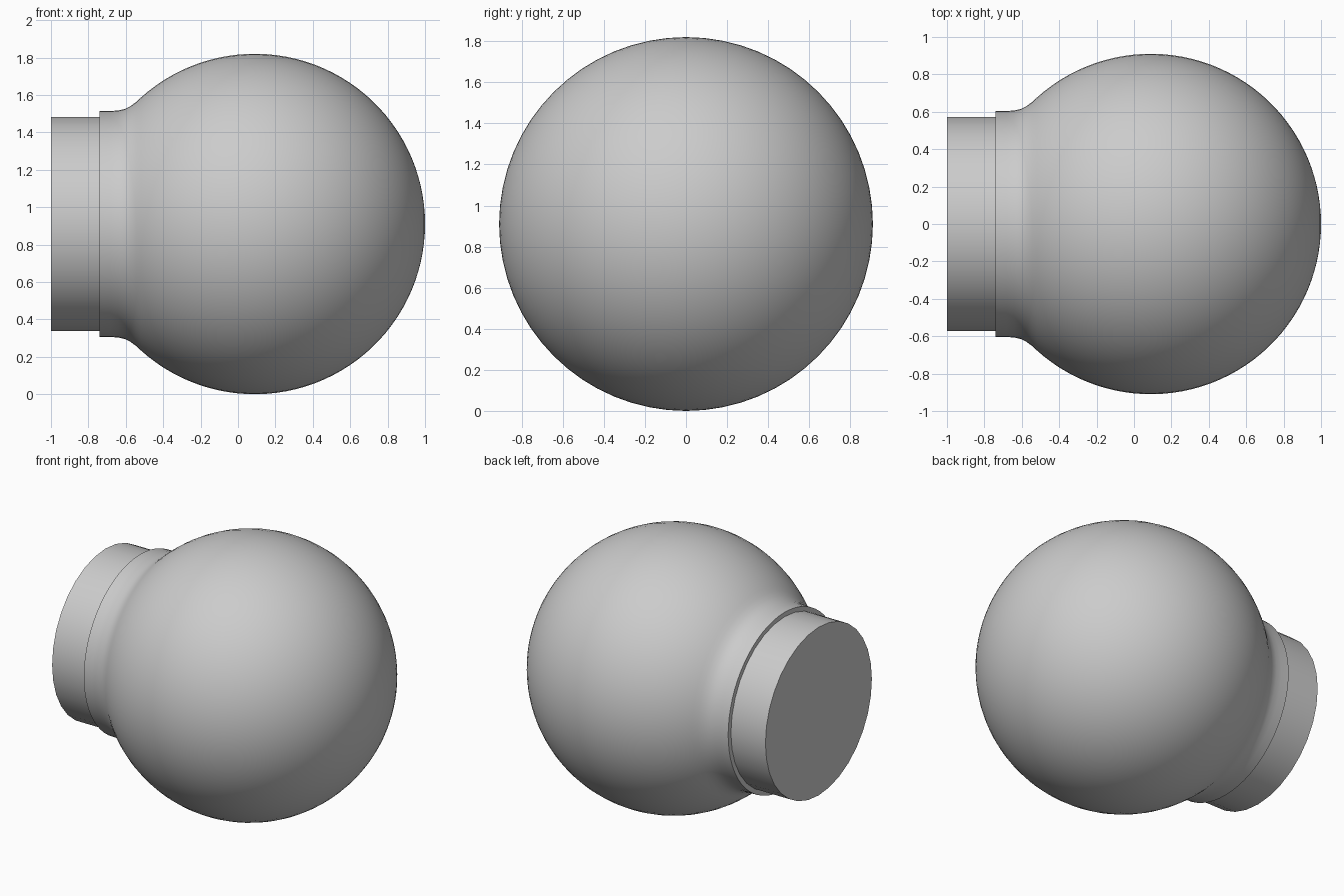
import bpy, bmesh
from math import pi, radians, sin, cos
from mathutils import Vector

cube = bpy.data.objects.get("Cube")
if cube:
    bpy.data.objects.remove(cube, do_unlink=True)

RADIUS = 0.91
CENTRE_X = 0.09

grey = bpy.data.materials.new("light_grey")
grey.use_nodes = True
grey.diffuse_color = (0.6, 0.6, 0.6, 1)
grey.node_tree.nodes["Principled BSDF"].inputs["Base Color"].default_value = grey.diffuse_color


def lathe(name, profile, sides):
    """Spin (x, radius) points around the horizontal axis of the globe."""
    bm = bmesh.new()
    verts = [bm.verts.new((x, 0, r)) for x, r in profile]
    edges = [bm.edges.new(pair) for pair in zip(verts, verts[1:])]
    bmesh.ops.spin(bm, geom=verts + edges, cent=(0, 0, 0), axis=(1, 0, 0),
                   angle=2 * pi, steps=sides, use_duplicate=False)
    bmesh.ops.remove_doubles(bm, verts=bm.verts[:], dist=0.0001)
    bmesh.ops.recalc_face_normals(bm, faces=bm.faces[:])
    mesh = bpy.data.meshes.new(name)
    bm.to_mesh(mesh)
    bm.free()
    mesh.materials.append(grey)
    obj = bpy.data.objects.new(name, mesh)
    obj.location = Vector((0, 0, RADIUS))
    bpy.context.collection.objects.link(obj)
    bpy.ops.object.select_all(action='DESELECT')
    obj.select_set(True)
    bpy.context.view_layer.objects.active = obj
    bpy.ops.object.shade_smooth_by_angle(angle=radians(35))
    return obj


# Globe flowing through a soft fillet into a straight collar with a flat lip
collar = [(-0.74, 0.54), (-0.74, 0.603), (-0.68, 0.604), (-0.64, 0.607),
          (-0.605, 0.615), (-0.575, 0.63), (-0.545, 0.652)]
start, steps = radians(132), 40
arc = [(CENTRE_X + RADIUS * cos(a), RADIUS * sin(a))
       for a in (start * (1 - i / steps) for i in range(steps + 1))]
lathe("globe", collar + arc, 64)

# Fitting: plain closed cylinder plugged into the collar
lathe("base_fitting", [(-1, 0), (-1, 0.573), (-0.7, 0.573), (-0.7, 0)], 32)
